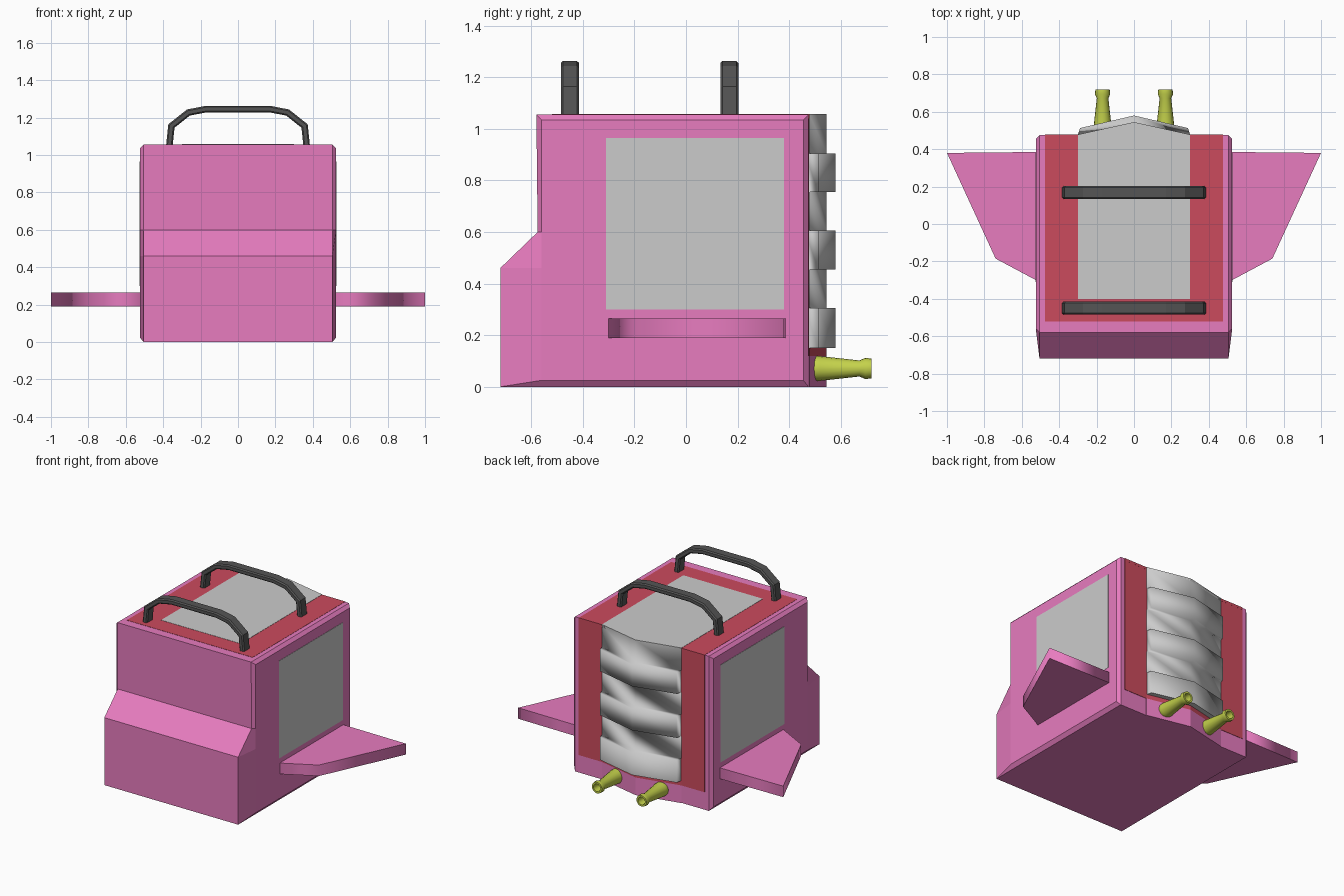
import bpy, bmesh, math
from mathutils import Vector

if "Cube" in bpy.data.objects:
    bpy.data.objects.remove(bpy.data.objects["Cube"])


def material(name, rgb):
    m = bpy.data.materials.new(name)
    m.diffuse_color = (*rgb, 1)
    m.use_nodes = True
    m.node_tree.nodes["Principled BSDF"].inputs["Base Color"].default_value = m.diffuse_color
    return m


PINK = material("pink", (0.80, 0.20, 0.52))
RED = material("red", (0.60, 0.07, 0.11))
LIME = material("lime", (0.55, 0.64, 0.07))
DARK = material("dark_grey", (0.09, 0.09, 0.09))


def loft(name, rings, mat=None, smooth=None, cap=True, close=False):
    """Skin a list of equal-length closed rings of points."""
    bm = bmesh.new()
    vs = [[bm.verts.new(p) for p in r] for r in rings]
    n = len(rings[0])
    pairs = list(zip(vs, vs[1:])) + ([(vs[-1], vs[0])] if close else [])
    for a, b in pairs:
        for i in range(n):
            j = (i + 1) % n
            f = bm.faces.new((a[i], a[j], b[j], b[i]))
            f.smooth = smooth == "all"
    if cap and not close:
        bm.faces.new(vs[0])
        bm.faces.new(vs[-1])
    bmesh.ops.recalc_face_normals(bm, faces=bm.faces)
    me = bpy.data.meshes.new(name)
    bm.to_mesh(me)
    bm.free()
    ob = bpy.data.objects.new(name, me)
    bpy.context.collection.objects.link(ob)
    if mat:
        me.materials.append(mat)
    if isinstance(smooth, (int, float)):
        bpy.ops.object.select_all(action='DESELECT')
        ob.select_set(True)
        bpy.context.view_layer.objects.active = ob
        bpy.ops.object.shade_smooth_by_angle(angle=math.radians(smooth))
    return ob


def slab(name, outline, z0, z1, mat=None, smooth=None):
    """Vertical prism from an xy outline."""
    return loft(name, [[(x, y, z) for x, y in outline] for z in (z0, z1)], mat, smooth)


def rect(x0, x1, y0, y1):
    return [(x0, y0), (x1, y0), (x1, y1), (x0, y1)]


# Main casing: side profile with a protruding lower front and chamfered sides
outer = [(-.72, 0), (-.72, .46), (-.575, .6), (-.58, 1.055), (.475, 1.055), (.475, 0)]
inner = [(-.56, .025), (-.56, .46), (-.56, .6), (-.56, 1.035), (.455, 1.035), (.455, .025)]
loft("casing", [[(x, y, z) for y, z in prof] for x, prof in
                ((-.525, inner), (-.505, outer), (.505, outer), (.525, inner))], PINK)

# Pointed back: coloured foot, trim band, then the grey ribbed spine
bow = [(-.3, .46), (-.3, .478), (0, .545), (.3, .478), (.3, .46)]
rib = [(-.3, .46), (-.288, .513), (0, .58), (.288, .513), (.3, .46)]
slab("back_foot", bow, 0, .12, PINK)
slab("back_trim_band", bow, .12, .15, RED)
levels = [.15, .305, .455, .605, .755, .905, 1.057]
rings = []
for i, (z0, z1) in enumerate(zip(levels, levels[1:])):
    shape = bow if i % 2 else rib
    rings += [[(x, y, z) for x, y in shape] for z in (z0, z1)]
loft("ribbed_spine", rings, smooth="all")
for p in bpy.data.objects["ribbed_spine"].data.polygons[-2:]:
    p.use_smooth = False

# Top panels
slab("top_trim", rect(-.475, .475, -.52, .478), 1.04, 1.0565, RED)
slab("top_panel", [(-.3, -.4), (.3, -.4), (.3, .478), (0, .545), (-.3, .478)], 1.04, 1.058)

# Curved handles: chamfered rectangular section swept along an arch
half = [(-.368, 1.04), (-.356, 1.155), (-.265, 1.227), (-.17, 1.2455)]
path = [Vector(p) for p in half] + [Vector((-x, z)) for x, z in half[::-1]]
section = [(-.035, -.01), (-.027, -.0175), (.027, -.0175), (.035, -.01),
           (.035, .01), (.027, .0175), (-.027, .0175), (-.035, .01)]


def handle(name, y):
    rings = []
    for i, p in enumerate(path):
        a = (p - path[max(i - 1, 0)]).normalized()
        b = (path[min(i + 1, len(path) - 1)] - p).normalized()
        t = (a + b).normalized()
        nrm = Vector((-t.y, t.x))
        k = 1 / max(t.dot(a if i else b), .5)
        rings.append([(p.x + nrm.x * w * k, y + v, p.y + nrm.y * w * k) for v, w in section])
    loft(name, rings, DARK)


handle("front_handle", -.45)
handle("rear_handle", .168)

# Nozzle profile: outside, rim and hollow inside (y, radius)
nozzle = [(.48, .042), (.495, .048), (.52, .048), (.672, .031), (.695, .041), (.72, .038),
          (.72, .026), (.66, .022), (.66, .001)]

for side, s in (("left", -1), ("right", 1)):
    # Side panel
    loft(side + "_panel", [[(s * x, y, z) for y, z in rect(-.31, .38, .3, .965)]
                           for x in (.51, .527)])
    # Back trim strip
    slab(side + "_back_strip", [(s * x, y) for x, y in rect(.295, .475, .46, .4775)],
         .12, 1.0565, RED)
    # Side fin
    slab(side + "_fin", [(s * x, y) for x, y in
                         ((.515, .385), (1, .38), (.74, -.185), (.515, -.305))],
         .19, .265, PINK, "all")
    # Rear nozzle
    loft(side + "_nozzle", [[(s * .168 + r * math.cos(a), y, .071 + r * math.sin(a))
                             for a in (math.tau * k / 16 for k in range(16))]
                            for y, r in nozzle], LIME, 40)
